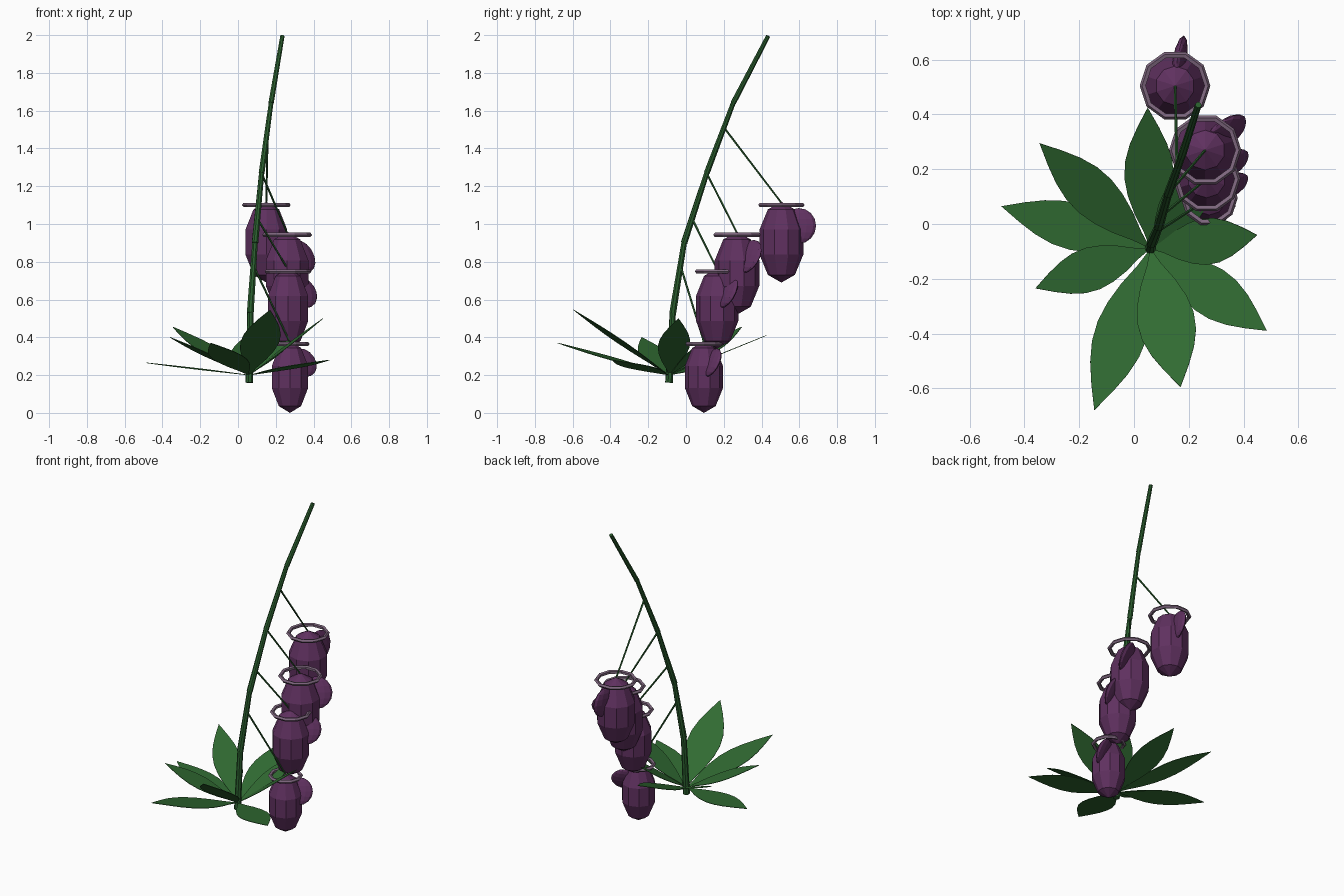
import bpy, bmesh, math
from mathutils import Vector, Matrix

old = bpy.data.objects.get("Cube")
if old:
    bpy.data.objects.remove(old, do_unlink=True)


def material(name, rgb):
    m = bpy.data.materials.new(name)
    m.use_nodes = True
    m.diffuse_color = (*rgb, 1)
    m.node_tree.nodes["Principled BSDF"].inputs["Base Color"].default_value = (*rgb, 1)
    return m


LEAF = material("leaf green", (0.03, 0.145, 0.032))
STEM = material("stem green", (0.024, 0.115, 0.028))
PURPLE = material("bell purple", (0.115, 0.03, 0.115))
MAUVE = material("rim mauve", (0.21, 0.135, 0.21))


def add_object(name, bm, mat):
    bmesh.ops.recalc_face_normals(bm, faces=bm.faces)
    mesh = bpy.data.meshes.new(name)
    bm.to_mesh(mesh)
    bm.free()
    mesh.materials.append(mat)
    obj = bpy.data.objects.new(name, mesh)
    bpy.context.collection.objects.link(obj)
    return obj


def rod(name, a, b, r1, r2, sides, mat):
    a, b = Vector(a), Vector(b)
    bm = bmesh.new()
    turn = (b - a).to_track_quat('Z', 'Y').to_matrix().to_4x4()
    bmesh.ops.create_cone(bm, cap_ends=True, segments=sides, radius1=r1, radius2=r2,
                          depth=(b - a).length,
                          matrix=Matrix.Translation((a + b) / 2) @ turn)
    return add_object(name, bm, mat)


def ellipsoid(name, matrix, segments, rings, mat):
    bm = bmesh.new()
    bmesh.ops.create_uvsphere(bm, u_segments=segments, v_segments=rings,
                              radius=1, matrix=matrix)
    return add_object(name, bm, mat)


def rim(name, center, radius, tube, sides=10, tube_sides=5):
    bm = bmesh.new()
    loops = []
    for i in range(sides):
        a = math.tau * i / sides
        loop = []
        for j in range(tube_sides):
            t = math.tau * j / tube_sides
            r = radius + tube * math.cos(t)
            loop.append(bm.verts.new(Vector(center) + Vector(
                (r * math.cos(a), r * math.sin(a), tube * math.sin(t)))))
        loops.append(loop)
    for i in range(sides):
        p, q = loops[i], loops[(i + 1) % sides]
        for j in range(tube_sides):
            k = (j + 1) % tube_sides
            bm.faces.new((p[j], q[j], q[k], p[k]))
    return add_object(name, bm, MAUVE)


# Arching stem in tapered sections
stem = [(0.06, -0.09, 0.16), (0.065, -0.07, 0.53), (0.09, -0.01, 0.9),
        (0.125, 0.11, 1.27), (0.175, 0.25, 1.64), (0.235, 0.435, 1.995)]
for i in range(5):
    r = 0.021 - 0.0015 * i
    rod(f"stem_section_{i + 1}", stem[i], stem[i + 1], r, r * 0.8, 8, STEM)


def stem_at(z):
    for a, b in zip(stem, stem[1:]):
        if a[2] <= z <= b[2]:
            return Vector(a).lerp(Vector(b), (z - a[2]) / (b[2] - a[2]))


# Hanging bells: x, y, bottom, half height, radius, rim radius, lip angle, lip tilt, stalk height
bells = [(0.15, 0.505, 0.69, 0.214, 0.122, 0.117, 80, 5, 1.51),
         (0.26, 0.27, 0.52, 0.22, 0.124, 0.12, 40, 25, 1.27),
         (0.265, 0.165, 0.34, 0.213, 0.118, 0.112, 33, 25, 1.03),
         (0.275, 0.095, 0.0, 0.19, 0.106, 0.092, 30, 25, 0.78)]
for n, (x, y, low, h, r, ring, angle, tilt, top) in enumerate(bells, 1):
    mid = Vector((x, y, low + h))
    ellipsoid(f"bell_{n}", Matrix.Translation(mid) @ Matrix.Diagonal((r, r, h, 1)),
              10, 5, PURPLE)
    rim(f"bell_rim_{n}", mid + Vector((0, 0, h * 0.92)), ring, 0.012)
    rod(f"stalk_{n}", stem_at(top), mid + Vector((0, 0, h * 0.97)), 0.006, 0.005, 5, STEM)
    # Thin side lip on each bell
    s = r / 0.122
    lip = (Matrix.Translation(mid + Vector((0, 0, h * 0.4)))
           @ Matrix.Rotation(math.radians(angle), 4, 'Z')
           @ Matrix.Translation((r * 0.75, 0, 0))
           @ Matrix.Rotation(math.radians(-tilt), 4, 'X')
           @ Matrix.Diagonal((0.095 * s, 0.025 * s, 0.095 * s, 1)))
    ellipsoid(f"bell_lip_{n}", lip, 12, 8, PURPLE)

# Rosette of flat pointed leaves: tip position and half width
crown = Vector((0.06, -0.09, 0.2))
leaves = [(0.05, 0.425, 0.41, 0.09), (-0.345, 0.295, 0.455, 0.085),
          (-0.485, 0.065, 0.265, 0.085), (-0.36, -0.235, 0.4, 0.08),
          (-0.145, -0.68, 0.37, 0.095), (0.17, -0.595, 0.545, 0.105),
          (0.485, -0.39, 0.28, 0.09), (0.45, -0.04, 0.5, 0.085),
          (0.29, 0.23, 0.46, 0.08)]
outline = [(0.12, 0.26), (0.25, 0.62), (0.38, 0.88), (0.5, 1), (0.62, 0.96),
           (0.74, 0.76), (0.86, 0.44), (0.94, 0.19)]
for n, (x, y, z, w) in enumerate(leaves, 1):
    along = Vector((x, y, z)) - crown
    side = Vector((-along.y, along.x, 0)).normalized() * w
    bm = bmesh.new()
    points = ([crown] + [crown + along * t + side * k for t, k in outline]
              + [crown + along]
              + [crown + along * t - side * k for t, k in reversed(outline)])
    bm.faces.new([bm.verts.new(p) for p in points])
    leaf = add_object(f"leaf_{n}", bm, LEAF)
    thick = leaf.modifiers.new("thickness", 'SOLIDIFY')
    thick.thickness = 0.003
    thick.offset = 0
